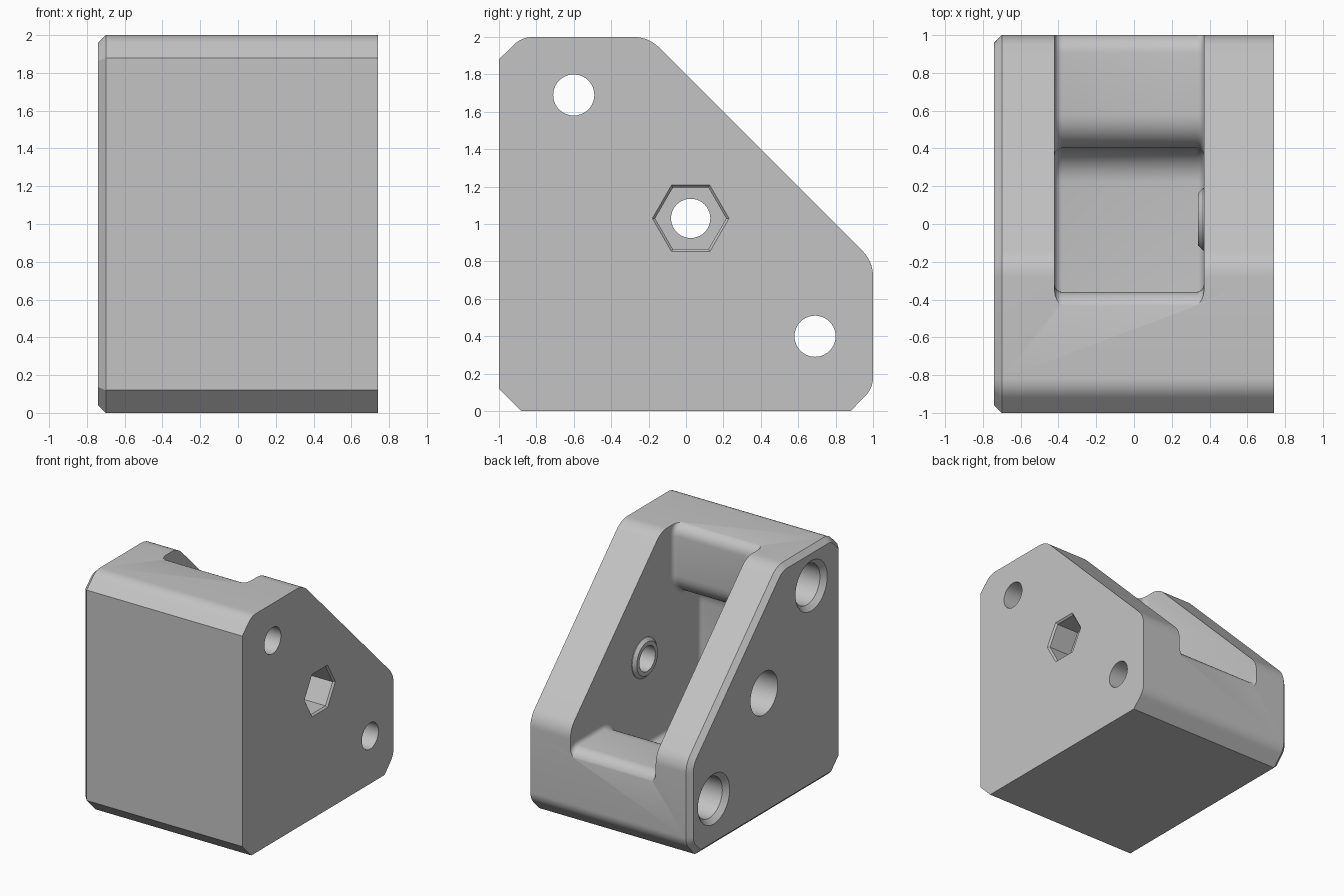
import bpy, bmesh
from math import cos, sin, radians, pi

cube = bpy.data.objects.get("Cube")
if cube:
    bpy.data.objects.remove(cube, do_unlink=True)

grey = bpy.data.materials.new("plain grey")
grey.use_nodes = True
grey.diffuse_color = (0.55, 0.55, 0.55, 1)
grey.node_tree.nodes["Principled BSDF"].inputs["Base Color"].default_value = grey.diffuse_color


def arc(cy, cz, r, start, end, steps=8):
    angles = [radians(start + (end - start) * i / steps) for i in range(steps + 1)]
    return [(cy + r * cos(a), cz + r * sin(a)) for a in angles]


def swapped(points):
    """Mirror a side outline across the part's diagonal."""
    return [(z - 1, y + 1) for y, z in reversed(points)]


def loft(name, rings, bevel_ends=(), width=0.04, segments=1):
    """Join rings of (x, outline) into a closed solid, optionally bevelling end rims."""
    bm = bmesh.new()
    loops = [[bm.verts.new((x, y, z)) for y, z in outline] for x, outline in rings]
    for a, b in zip(loops, loops[1:]):
        for i in range(len(a)):
            j = (i + 1) % len(a)
            bm.faces.new((a[i], a[j], b[j], b[i]))
    caps = [bm.faces.new(loops[0]), bm.faces.new(loops[-1])]
    bmesh.ops.recalc_face_normals(bm, faces=bm.faces)
    rim = [e for k in bevel_ends for e in caps[k].edges]
    if rim:
        bmesh.ops.bevel(bm, geom=rim, offset=width, segments=segments,
                        profile=0.5, affect='EDGES')
    mesh = bpy.data.meshes.new(name)
    bm.to_mesh(mesh)
    bm.free()
    mesh.materials.append(grey)
    obj = bpy.data.objects.new(name, mesh)
    bpy.context.collection.objects.link(obj)
    return obj


def turned(name, y, z, stations, sides=40):
    """Solid of stepped radii along x."""
    return loft(name, [(x, arc(y, z, r, 0, 360, sides)[:-1]) for x, r in stations])


def combine(target, tool, operation):
    tool.hide_render = True
    mod = target.modifiers.new(tool.name, 'BOOLEAN')
    mod.operation, mod.solver, mod.object = operation, 'EXACT', tool
    bpy.context.view_layer.objects.active = target
    bpy.ops.object.modifier_apply(modifier=mod.name)
    bpy.data.objects.remove(tool, do_unlink=True)


# Outer block: one half of the side outline, mirrored across the diagonal
half = [(-1, 0.12), (-1, 1.88)]
half += arc(-0.82, 1.86, 0.14, 135, 90)
half += arc(-0.28, 1.807, 0.193, 90, 45)
outline = half + swapped(half)
body = loft("bracket_body", [(-0.74, outline), (0.74, outline)], bevel_ends=[0])

# Stepped pocket with rounded ledges, open towards the slope
pocket_half = [(1.2, 0.5)]
pocket_half += arc(0.905, 0.54, 0.1, 0, 90)
pocket_half += arc(0.58, 0.46, 0.18, 90, 180)
pocket_half += arc(0.22, 0.46, 0.18, 0, -90)[1:]
corner = arc(-0.54, 0.46, 0.18, -90, -180)
pocket = pocket_half + corner + swapped(pocket_half) + [(1.2, 2.2)]
combine(body, loft("pocket", [(-0.42, pocket), (0.37, pocket)],
                   bevel_ends=[0, 1], segments=4), 'DIFFERENCE')

# Raised collar around the centre hole
MID_Y, MID_Z = 0.025, 1.03
combine(body, turned("collar", MID_Y, MID_Z,
                     [(0.45, 0.165), (0.365, 0.165), (0.34, 0.14)]), 'UNION')

# Centre hole and its nut recess
combine(body, turned("centre_hole", MID_Y, MID_Z,
                     [(-0.8, 0.18), (0, 0.18), (0.01, 0.105), (0.8, 0.105)]), 'DIFFERENCE')
combine(body, turned("nut_recess", MID_Y, MID_Z,
                     [(0.52, 0.19), (0.725, 0.19), (0.755, 0.22)], sides=6), 'DIFFERENCE')

# Counterbored screw holes with chamfered rims
for y, z in [(-0.6, 1.69), (0.69, 0.4)]:
    combine(body, turned("screw_hole", y, z,
                         [(-0.78, 0.25), (-0.7, 0.17), (0.2, 0.17),
                          (0.201, 0.11), (0.8, 0.11)]), 'DIFFERENCE')

bpy.ops.object.select_all(action='DESELECT')
body.select_set(True)
bpy.context.view_layer.objects.active = body
bpy.ops.object.shade_smooth_by_angle(angle=pi / 6)
